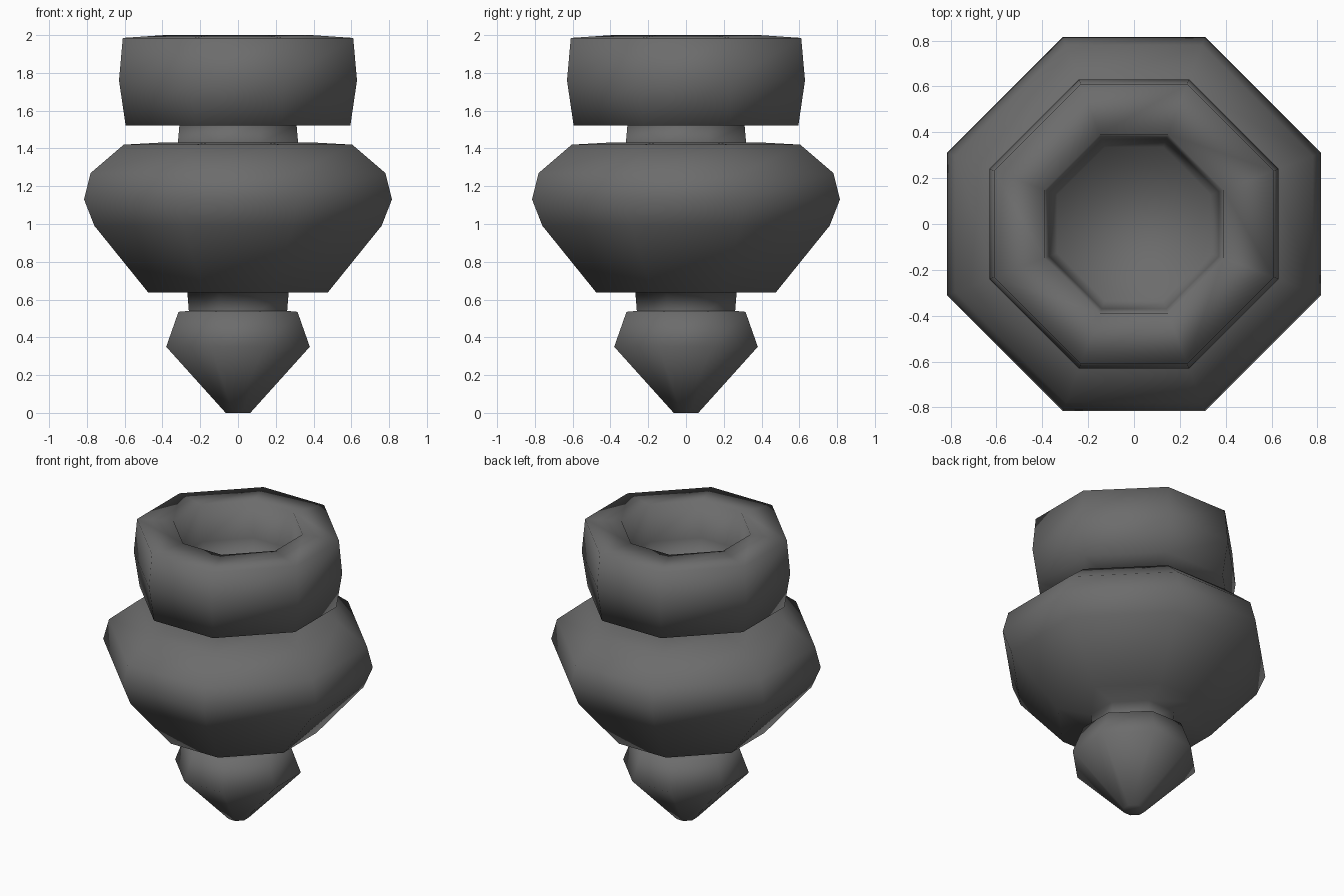
import bpy, math

if "Cube" in bpy.data.objects:
    bpy.data.objects.remove(bpy.data.objects["Cube"])

grey = bpy.data.materials.new("dark_grey")
grey.diffuse_color = (0.15, 0.15, 0.15, 1)
grey.use_nodes = True
grey.node_tree.nodes["Principled BSDF"].inputs["Base Color"].default_value = grey.diffuse_color

# Eight-sided cross-section, corners slightly widened on the diagonals
HALF = math.radians(20.85)
ANGLES = [q * math.pi / 2 + s * HALF for q in range(4) for s in (-1, 1)]


def turned(name, profile, cap_start=False, cap_end=False):
    """Lathe (half-width, height) points round z with eight sides."""
    verts, faces = [], []
    for r, z in profile:
        k = r / math.cos(HALF)
        verts += [(k * math.cos(a), k * math.sin(a), z) for a in ANGLES]
    for i in range(len(profile) - 1):
        for j in range(8):
            a, b = i * 8 + j, i * 8 + (j + 1) % 8
            faces.append((a, b, b + 8, a + 8))
    if cap_start:
        faces.append(tuple(reversed(range(8))))
    if cap_end:
        n = (len(profile) - 1) * 8
        faces.append(tuple(range(n, n + 8)))
    mesh = bpy.data.meshes.new(name)
    mesh.from_pydata(verts, [], faces)
    mesh.materials.append(grey)
    mesh.shade_smooth()
    obj = bpy.data.objects.new(name, mesh)
    bpy.context.collection.objects.link(obj)
    return obj


# Pointed foot
turned("pointed_foot", [(0.065, 0), (0.38, 0.35), (0.315, 0.535), (0.26, 0.54)],
       cap_start=True)

# Wide middle with a short neck above and below
turned("wide_body", [(0.26, 0.535), (0.268, 0.637), (0.475, 0.637),
                     (0.76, 0.99), (0.815, 1.13), (0.78, 1.27),
                     (0.605, 1.42), (0.39, 1.432), (0.318, 1.432), (0.31, 1.525)])

# Hollow cup on top
turned("top_cup", [(0.31, 1.522), (0.595, 1.522), (0.63, 1.76), (0.61, 1.985),
                   (0.39, 2.0), (0.37, 1.75), (0.335, 1.64)], cap_end=True)
